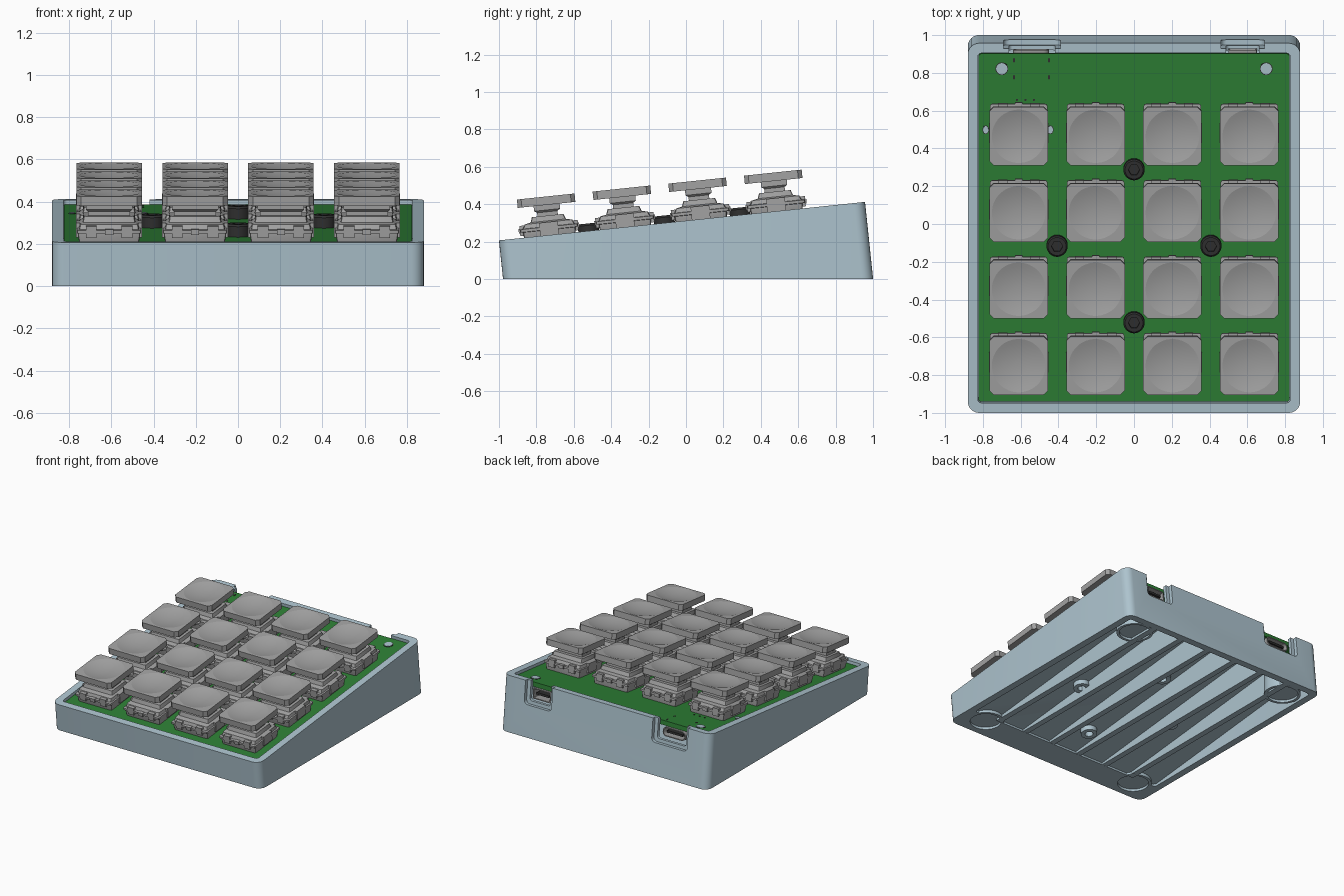
import bpy, bmesh, math
from mathutils import Matrix

if "Cube" in bpy.data.objects:
    bpy.data.objects.remove(bpy.data.objects["Cube"])

ANG = math.radians(6)
# Tilted frame: x across, y up the slope from the front rim, z off the slope
TILT = Matrix.Translation((0, -1, 0.207)) @ Matrix.Rotation(ANG, 4, 'X')
WORLD = Matrix.Identity(4)
LEN, HW, WALL = 1.968, 0.88, 0.053
PITCH, FIRST = 0.407, 0.273
PCB_TOP = -0.02


def material(name, rgb):
    m = bpy.data.materials.new(name)
    m.diffuse_color = (*rgb, 1)
    m.use_nodes = True
    m.node_tree.nodes["Principled BSDF"].inputs["Base Color"].default_value = m.diffuse_color
    return m


CASE = material("pale blue grey plastic", (0.42, 0.55, 0.62))
GREEN = material("board green", (0.027, 0.215, 0.036))
GREY = material("switch grey", (0.36, 0.36, 0.36))
BLACK = material("screw black", (0.03, 0.03, 0.03))


def rect(hx, hy, z, r=0.0, cx=0, cy=0, seg=6):
    """Ring of points on a (rounded) rectangle."""
    if r == 0:
        return [(cx + a * hx, cy + b * hy, z) for a, b in ((1, 1), (-1, 1), (-1, -1), (1, -1))]
    pts = []
    for k, (a, b) in enumerate(((1, 1), (-1, 1), (-1, -1), (1, -1))):
        for i in range(seg + 1):
            t = math.pi / 2 * (k + i / seg)
            pts.append((cx + a * (hx - r) + r * math.cos(t), cy + b * (hy - r) + r * math.sin(t), z))
    return pts


def circle(r, z, cx=0, cy=0, n=32):
    return [(cx + r * math.cos(2 * math.pi * i / n), cy + r * math.sin(2 * math.pi * i / n), z) for i in range(n)]


def grounded(ring):
    """Slide a tilted-frame ring along the slope normal onto the ground."""
    return [(x, y, -(0.207 + y * math.sin(ANG)) / math.cos(ANG)) for x, y, _ in ring]


def smooth(ob, deg=25):
    bpy.ops.object.select_all(action='DESELECT')
    ob.select_set(True)
    bpy.context.view_layer.objects.active = ob
    bpy.ops.object.shade_smooth_by_angle(angle=math.radians(deg))


def loft(name, rings, mat, m=TILT, deg=25):
    """Skin a stack of equal rings and cap both ends."""
    bm = bmesh.new()
    vs = [[bm.verts.new(p) for p in ring] for ring in rings]
    n = len(vs[0])
    for lo, hi in zip(vs, vs[1:]):
        for i in range(n):
            bm.faces.new((lo[i], lo[(i + 1) % n], hi[(i + 1) % n], hi[i]))
    bm.faces.new(vs[0][::-1])
    bm.faces.new(vs[-1])
    bmesh.ops.recalc_face_normals(bm, faces=bm.faces)
    me = bpy.data.meshes.new(name)
    bm.to_mesh(me)
    bm.free()
    me.materials.append(mat)
    ob = bpy.data.objects.new(name, me)
    bpy.context.collection.objects.link(ob)
    ob.matrix_world = m
    smooth(ob, deg)
    return ob


def box(name, x0, x1, y0, y1, z0, z1, mat, m=TILT, r=0.0):
    a = ((x1 - x0) / 2, (y1 - y0) / 2)
    c = dict(r=r, cx=(x0 + x1) / 2, cy=(y0 + y1) / 2)
    return loft(name, [rect(*a, z0, **c), rect(*a, z1, **c)], mat, m)


def cut(ob, tool):
    mod = ob.modifiers.new("cut", 'BOOLEAN')
    mod.operation, mod.object, mod.solver = 'DIFFERENCE', tool, 'EXACT'
    bpy.context.view_layer.update()
    bpy.context.view_layer.objects.active = ob
    bpy.ops.object.modifier_apply(modifier=mod.name)
    bpy.data.objects.remove(tool)


# Wedge case: tray floor, inner wall, rim, outer wall, ground edge, hollow underside
BAY0, BAY1, UNDER = 0.22, LEN - WALL, -0.215
outer = rect(HW, LEN / 2, 0, 0.06, cy=LEN / 2)
tray = dict(r=0.02, cy=LEN / 2)
bay = rect(HW - WALL, (BAY1 - BAY0) / 2, UNDER, 0.02, cy=(BAY0 + BAY1) / 2)
case = loft("case", [rect(HW - WALL, LEN / 2 - WALL, -0.18, **tray), rect(HW - WALL, LEN / 2 - WALL, 0, **tray),
                     outer, grounded(outer), grounded(bay), bay], CASE)

# Foot pockets, with columns around them in the hollow
for sx in (-1, 1):
    for sy in (-1, 1):
        c = dict(cx=sx * 0.68, cy=sy * 0.82)
        cut(case, loft("pocket", [circle(0.11, -0.1, **c), circle(0.11, 0.018, **c)], CASE, WORLD))
        top = 0.182 if sy > 0 else 0.03
        loft("foot_column", [circle(0.13, top, **c), circle(0.13, 0.0005, **c),
                             circle(0.11, 0.0005, **c), circle(0.11, 0.018, **c)], CASE, WORLD)

# Stepped connector notches in the back wall (profile drawn in x, depth)
BACK = TILT @ Matrix.Rotation(math.radians(90), 4, 'X')  # local y = off slope, local -z = up slope
for x0, x1 in ((-0.69, -0.39), (0.46, 0.69)):
    cut(case, box("notch", x0, x1, -0.175, 0.2, -2.2, -LEN + 0.028, CASE, BACK, r=0.03))
    cut(case, box("notch", x0 + 0.028, x1 - 0.028, -0.15, 0.2, -2.2, -1.85, CASE, BACK, r=0.02))
smooth(case)

# Lengthwise ribs under the floor
for i in range(6):
    x = (i - 2.5) * 0.243
    ring = rect(0.022, (BAY1 - BAY0) / 2 + 0.005, UNDER + 0.01, cx=x, cy=(BAY0 + BAY1) / 2)
    loft("floor_rib", [ring, [(a, b, c + 0.001) for a, b, c in grounded(ring)]], CASE)

# Circuit board
box("circuit_board", -0.823, 0.823, 0.058, LEN - 0.058, PCB_TOP - 0.034, PCB_TOP, GREEN, r=0.015)


def spot(name, x, y, r, mat, h=0.002, sy=1.0):
    v = (y + 1) / math.cos(ANG)
    ring = [(px, v + (py - v) * sy, pz) for px, py, pz in circle(r, PCB_TOP - 0.002, x, v, 20)]
    loft(name, [ring, [(a, b, PCB_TOP + h) for a, b, _ in ring]], mat)


# Mounting holes and small board pads
for x in (-0.70, 0.70):
    spot("mount_hole_rim", x, 0.82, 0.034, BLACK)
    spot("mount_post", x, 0.82, 0.03, CASE, 0.004)
for x in (-0.785, -0.443):
    spot("stabilizer_hole_rim", x, 0.497, 0.017, BLACK, 0.002, 1.4)
    spot("stabilizer_hole", x, 0.497, 0.014, CASE, 0.004, 1.4)
for x in (-0.635, -0.45):
    for y in (0.865, 0.775):
        spot("connector_pad", x, y, 0.006, BLACK, 0.002, 2.0)
for i in range(3):
    spot("signal_pad", -0.62 + 0.045 * i, 0.655, 0.006, BLACK)

# Connectors hung under the board: hollow shells facing the back
for name, x0, x1, y0, y1, r in (("data_socket", -0.64, -0.45, -0.125, -0.056, 0.03),
                                ("side_socket", 0.50, 0.65, -0.135, -0.056, 0.008)):
    cx, cy, hx, hy = (x0 + x1) / 2, (y0 + y1) / 2, (x1 - x0) / 2, (y1 - y0) / 2
    o, t = dict(cx=cx, cy=cy, r=r), 0.007
    inner = dict(cx=cx, cy=cy, r=r - t + 0.001)
    loft(name, [rect(hx, hy, -1.76, **o), rect(hx, hy, -1.925, **o),
                rect(hx - t, hy - t, -1.925, **inner), rect(hx - t, hy - t, -1.8, **inner)], GREY, BACK)
    box(name + "_tongue", cx - hx * 0.7, cx + hx * 0.7, cy - 0.008, cy + 0.008, -1.915, -1.79, BLACK, BACK)


def hex_ring(z, R=0.03, n=30):
    pts, k = [], math.pi / 3
    for i in range(n):
        t = 2 * math.pi * i / n
        d = R * math.cos(k / 2) / math.cos(t % k - k / 2)
        pts.append((math.cos(t) * d, math.sin(t) * d, z))
    return pts


# Screws with hex sockets, and their bosses below
for x, y in ((0, 0.29), (-0.407, -0.115), (0.407, -0.115), (0, -0.52)):
    m = TILT @ Matrix.Translation((x, (y + 1) / math.cos(ANG), 0))
    loft("screw_head", [circle(0.056, PCB_TOP, n=30), circle(0.056, 0.03, n=30), circle(0.048, 0.04, n=30),
                        hex_ring(0.04), hex_ring(0.015)], BLACK, m)
    loft("screw_boss", [circle(0.058, -0.19), circle(0.058, -0.252), circle(0.028, -0.252),
                        circle(0.028, -0.205)], CASE, m)


# Key switch parts, built once and then copied
CAP = 0.207


def cap_ring(h, z, n=40):
    pts = []
    for i in range(n):
        t = 2 * math.pi * (i + 0.5) / n
        c, s = math.cos(t), math.sin(t)
        d = min(h / max(abs(c), abs(s)), h * 1.36)
        pts.append((c * d, s * d, z))
    return pts


def dish(r):
    a = math.pi / 40
    z = CAP - 0.02 * (1 - (r / 0.142) ** 2)
    return [(x * math.cos(a) - y * math.sin(a), x * math.sin(a) + y * math.cos(a), z) for x, y, _ in circle(r, 0, n=40)]


parts = [
    loft("keycap", [cap_ring(0.155, 0.162), cap_ring(0.155, CAP)]
         + [dish(r) for r in (0.142, 0.12, 0.095, 0.07, 0.045, 0.02)], GREY, deg=9),
    loft("switch_stem", [rect(0.1, 0.055, 0.095), rect(0.1, 0.055, 0.125),
                         rect(0.11, 0.07, 0.135), rect(0.11, 0.07, 0.163)], GREY),
    loft("switch_housing", [rect(x, y, z, 0.012, seg=2) for x, y, z in (
        (0.14, 0.135, PCB_TOP), (0.147, 0.14, 0.015), (0.147, 0.14, 0.028), (0.152, 0.155, 0.03),
        (0.152, 0.155, 0.045), (0.142, 0.138, 0.047), (0.138, 0.128, 0.07), (0.125, 0.095, 0.077),
        (0.12, 0.085, 0.105))], GREY),
]
# Clips around the housing
for s in (-1, 1):
    for x in (-0.085, 0.085):
        parts.append(box("switch_clip", x - 0.025, x + 0.025, s * 0.142 - 0.015, s * 0.142 + 0.015,
                         0.01, 0.065, GREY))
    parts.append(box("switch_latch", -0.02, 0.02, s * 0.145 - 0.018, s * 0.145 + 0.018, 0.024, 0.05, GREY))
    parts.append(box("switch_side_clip", s * 0.145 - 0.012, s * 0.145 + 0.012, -0.05, 0.05, 0.0, 0.07, GREY))

# Four by four key grid
for part in parts:
    for i in range(16):
        ob = part if i == 0 else part.copy()
        if i:
            bpy.context.collection.objects.link(ob)
        ob.matrix_world = TILT @ Matrix.Translation(((i % 4 - 1.5) * PITCH, FIRST + i // 4 * PITCH, 0))
